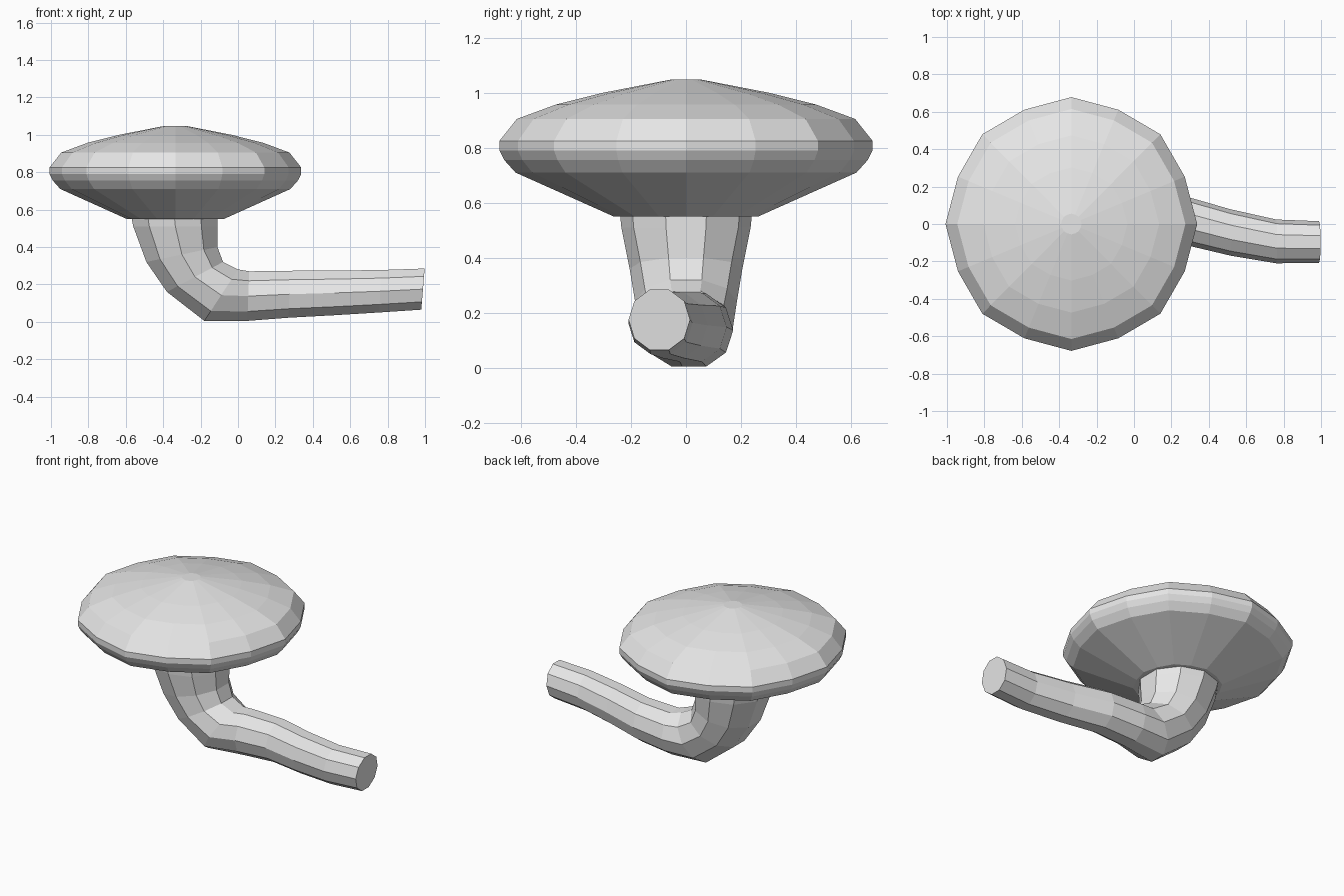
import bpy, bmesh, math
from mathutils import Vector

if "Cube" in bpy.data.objects:
    bpy.data.objects.remove(bpy.data.objects["Cube"])

grey = bpy.data.materials.new("light_grey")
grey.diffuse_color = (0.8, 0.8, 0.8, 1)
grey.use_nodes = True
grey.node_tree.nodes["Principled BSDF"].inputs["Base Color"].default_value = grey.diffuse_color


def loft(name, rings):
    """Skin a list of equal vertex rings and close both ends, flat shaded."""
    bm = bmesh.new()
    loops = [[bm.verts.new(p) for p in ring] for ring in rings]
    n = len(loops[0])
    for a, b in zip(loops, loops[1:]):
        for i in range(n):
            j = (i + 1) % n
            bm.faces.new((a[i], a[j], b[j], b[i]))
    bm.faces.new(loops[0])
    bm.faces.new(loops[-1])
    bmesh.ops.recalc_face_normals(bm, faces=bm.faces)
    mesh = bpy.data.meshes.new(name)
    bm.to_mesh(mesh)
    bm.free()
    mesh.materials.append(grey)
    obj = bpy.data.objects.new(name, mesh)
    bpy.context.collection.objects.link(obj)
    return obj


# Cap: sixteen-sided flattened dome, every second corner pulled in a little
cap_profile = [(0.26, 0.55), (0.615, 0.71), (0.655, 0.755), (0.673, 0.79),
               (0.673, 0.825), (0.61, 0.905), (0.47, 0.957), (0.30, 1.0),
               (0.055, 1.048)]
SIDES = 16
cap_rings = []
for r, z in cap_profile:
    ring = []
    for i in range(SIDES):
        a = 2 * math.pi * i / SIDES
        k = r * (0.975 if i % 2 else 1.0)
        ring.append((-0.335 + k * math.cos(a), 1.008 * k * math.sin(a), z))
    cap_rings.append(ring)
loft("cap", cap_rings)

# Stem: ten-sided bent tube; each section is outer (x, z), inner (x, z),
# sideways centre and sideways half width
sections = [
    ((-0.57, 0.56), (-0.11, 0.56), 0.0, 0.24),
    ((-0.56, 0.51), (-0.11, 0.51), 0.0, 0.235),
    ((-0.49, 0.32), (-0.11, 0.40), 0.0, 0.205),
    ((-0.38, 0.16), (-0.08, 0.32), 0.0, 0.185),
    ((-0.18, 0.005), (0.0, 0.28), 0.0, 0.17),
    ((0.05, 0.005), (0.06, 0.27), 0.03, 0.142),
    ((0.27, 0.022), (0.28, 0.273), 0.018, 0.13),
    ((0.51, 0.035), (0.52, 0.274), -0.045, 0.124),
    ((0.755, 0.05), (0.765, 0.277), -0.093, 0.117),
    ((0.98, 0.065), (0.998, 0.285), -0.097, 0.112),
]
stem_rings = []
for outer, inner, cy, half in sections:
    o = Vector((outer[0], cy, outer[1]))
    p = Vector((inner[0], cy, inner[1]))
    mid = (o + p) / 2
    axis = (p - o) / 2 / math.cos(math.pi / 10)
    side = Vector((0, half, 0))
    stem_rings.append([mid + axis * math.cos(a) + side * math.sin(a)
                       for a in (math.pi * (2 * i + 1) / 10 for i in range(10))])
loft("stem", stem_rings)
